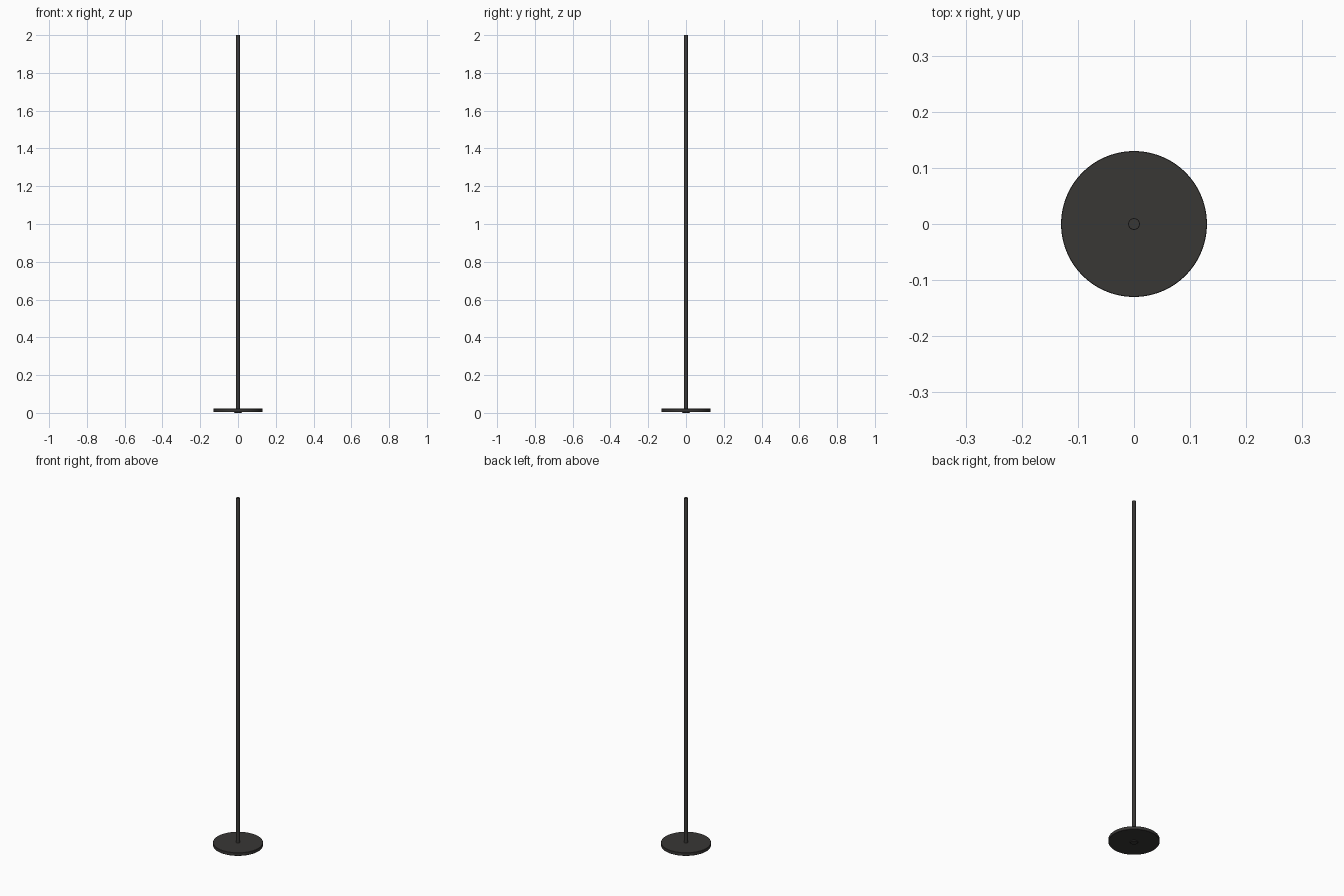
import bpy, bmesh, math

if "Cube" in bpy.data.objects:
    bpy.data.objects.remove(bpy.data.objects["Cube"])

mat = bpy.data.materials.new("dark_metal")
mat.diffuse_color = (0.04, 0.038, 0.036, 1)
mat.use_nodes = True
mat.node_tree.nodes["Principled BSDF"].inputs["Base Color"].default_value = mat.diffuse_color


def lathe(name, profile, sides):
    """Closed solid of revolution from (radius, z) points, bottom to top."""
    bm = bmesh.new()
    rings = [[bm.verts.new((r * math.cos(2 * math.pi * i / sides),
                            r * math.sin(2 * math.pi * i / sides), z))
              for i in range(sides)] for r, z in profile]
    for a, b in zip(rings, rings[1:]):
        for i in range(sides):
            j = (i + 1) % sides
            bm.faces.new((a[i], a[j], b[j], b[i]))
    bm.faces.new(rings[0][::-1])
    bm.faces.new(rings[-1])
    mesh = bpy.data.meshes.new(name)
    bm.to_mesh(mesh)
    bm.free()
    mesh.materials.append(mat)
    ob = bpy.data.objects.new(name, mesh)
    bpy.context.collection.objects.link(ob)
    bpy.ops.object.select_all(action='DESELECT')
    ob.select_set(True)
    bpy.context.view_layer.objects.active = ob
    bpy.ops.object.shade_smooth_by_angle(angle=math.radians(35))
    return ob


# Round foot plate with a fine edge bevel
lathe("base_plate", [(0.129, 0.004), (0.13, 0.005), (0.13, 0.021), (0.129, 0.022)], 96)
# Fixing bolt head under the plate
lathe("base_bolt", [(0.019, 0.0), (0.02, 0.001), (0.02, 0.004)], 32)
# Slim upright pole
lathe("pole", [(0.0105, 0.022), (0.0105, 1.999), (0.0098, 2.0)], 32)
